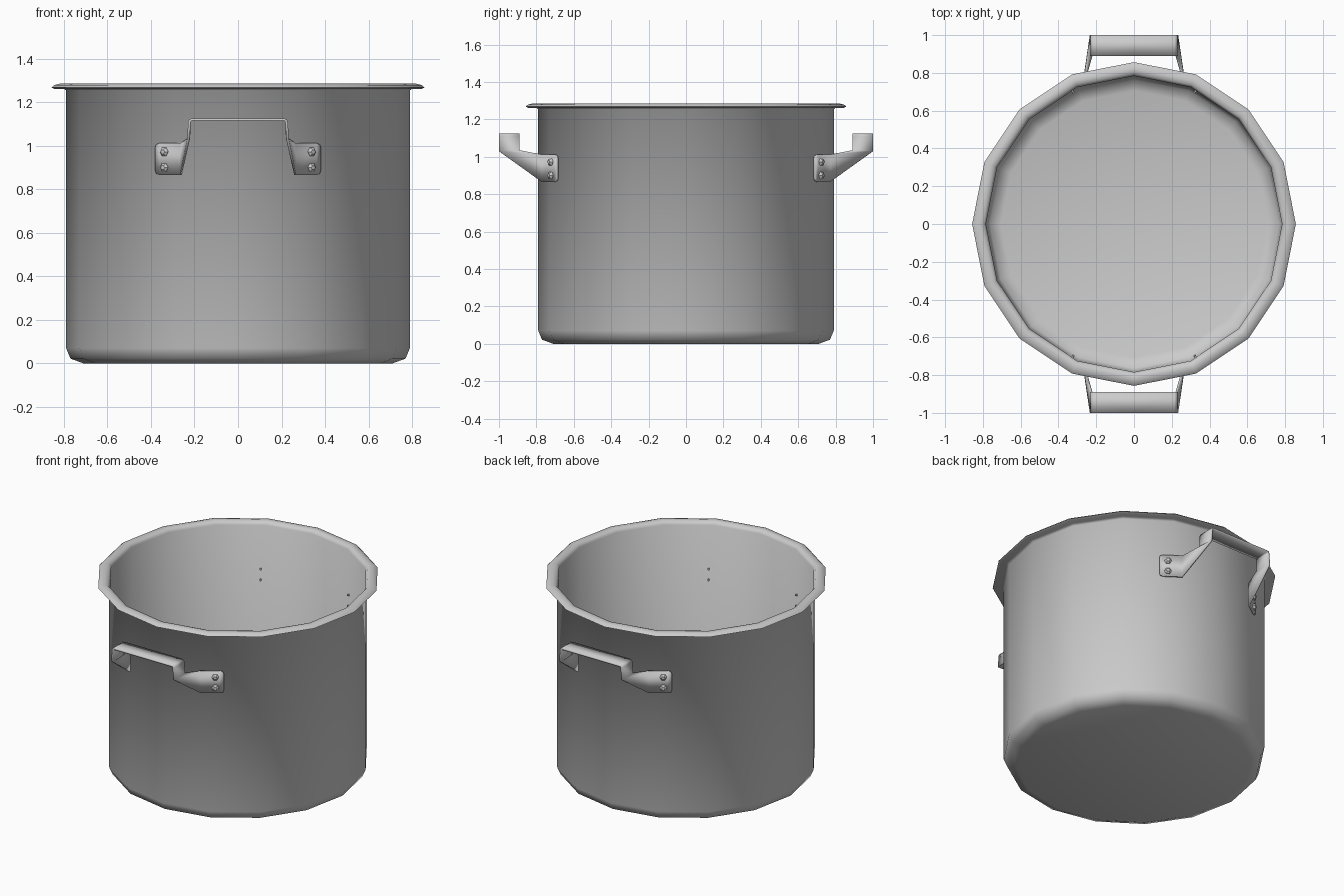
import bpy, bmesh, math
from mathutils import Vector, Matrix

if "Cube" in bpy.data.objects:
    bpy.data.objects.remove(bpy.data.objects["Cube"])

SIDES = 16


def finish(name, bm, angle, mirror=False, thickness=0, recalc=True):
    if recalc:
        bmesh.ops.recalc_face_normals(bm, faces=bm.faces)
    mesh = bpy.data.meshes.new(name)
    bm.to_mesh(mesh)
    bm.free()
    ob = bpy.data.objects.new(name, mesh)
    bpy.context.collection.objects.link(ob)
    bpy.ops.object.select_all(action='DESELECT')
    ob.select_set(True)
    bpy.context.view_layer.objects.active = ob
    if mirror:
        m = ob.modifiers.new("mirror", 'MIRROR')
        m.use_axis = (True, True, False)
    if thickness:
        s = ob.modifiers.new("thickness", 'SOLIDIFY')
        s.thickness = thickness
        s.offset = -1
    bpy.ops.object.shade_smooth_by_angle(angle=math.radians(angle))
    return ob


# Pot: outside wall, rolled lip, inside wall as one turned profile
profile = [(0.71, 0), (0.77, 0.022), (0.79, 0.07), (0.79, 1.255), (0.805, 1.264),
           (0.845, 1.262), (0.857, 1.268), (0.845, 1.279), (0.82, 1.285), (0.797, 1.281),
           (0.784, 1.262), (0.782, 0.074), (0.764, 0.03), (0.706, 0.01)]
bm = bmesh.new()
rings = []
for r, z in profile:
    rings.append([bm.verts.new((r * math.cos(math.tau * i / SIDES),
                                r * math.sin(math.tau * i / SIDES), z))
                  for i in range(SIDES)])
for a, b in zip(rings, rings[1:]):
    for i in range(SIDES):
        j = (i + 1) % SIDES
        bm.faces.new((a[i], a[j], b[j], b[i]))
bm.faces.new(rings[0])
bm.faces.new(rings[-1])
finish("pot_body", bm, 60)

# Handles: half a bent strap as (front or lower edge, back or upper edge) pairs
strap = [((0, -1, 1.125), (0, -0.89, 1.125)),
         ((0.213, -1, 1.125), (0.213, -0.89, 1.125)),
         ((0.224, -1, 1.121), (0.224, -0.89, 1.121)),
         ((0.229, -1, 1.11), (0.229, -0.89, 1.11)),
         ((0.234, -1, 1.03), (0.232, -0.89, 1.035)),
         ((0.268, -0.772, 0.866), (0.266, -0.772, 1.012)),
         ((0.362, -0.706, 0.866), (0.362, -0.706, 1.012)),
         ((0.376, -0.696, 0.872), (0.376, -0.696, 1.006)),
         ((0.381, -0.692, 0.885), (0.381, -0.692, 0.993))]
bm = bmesh.new()
pairs = [(bm.verts.new(a), bm.verts.new(b)) for a, b in strap]
for (a, b), (c, d) in zip(pairs, pairs[1:]):
    bm.faces.new((a, c, d, b))
finish("handles", bm, 30, mirror=True, thickness=0.012, recalc=False)

# Rivets: domed six-sided heads with a shank through the wall
normal = Vector((math.sin(math.radians(33.75)), -math.cos(math.radians(33.75)), 0))
turn = normal.to_track_quat('Z', 'Y').to_matrix().to_4x4()
bm = bmesh.new()
for z in (0.9, 0.972):
    place = Matrix.Translation((0.338, -0.722, z)) @ turn @ Matrix.Rotation(math.pi / 2, 4, 'Z')
    for r1, r2, low, high in ((0.023, 0.021, -0.004, 0.006),
                              (0.021, 0.011, 0.006, 0.015),
                              (0.006, 0.006, -0.034, 0.0)):
        bmesh.ops.create_cone(bm, cap_ends=True, segments=6, radius1=r1, radius2=r2,
                              depth=high - low,
                              matrix=place @ Matrix.Translation((0, 0, (low + high) / 2)))
finish("rivets", bm, 30, mirror=True)
